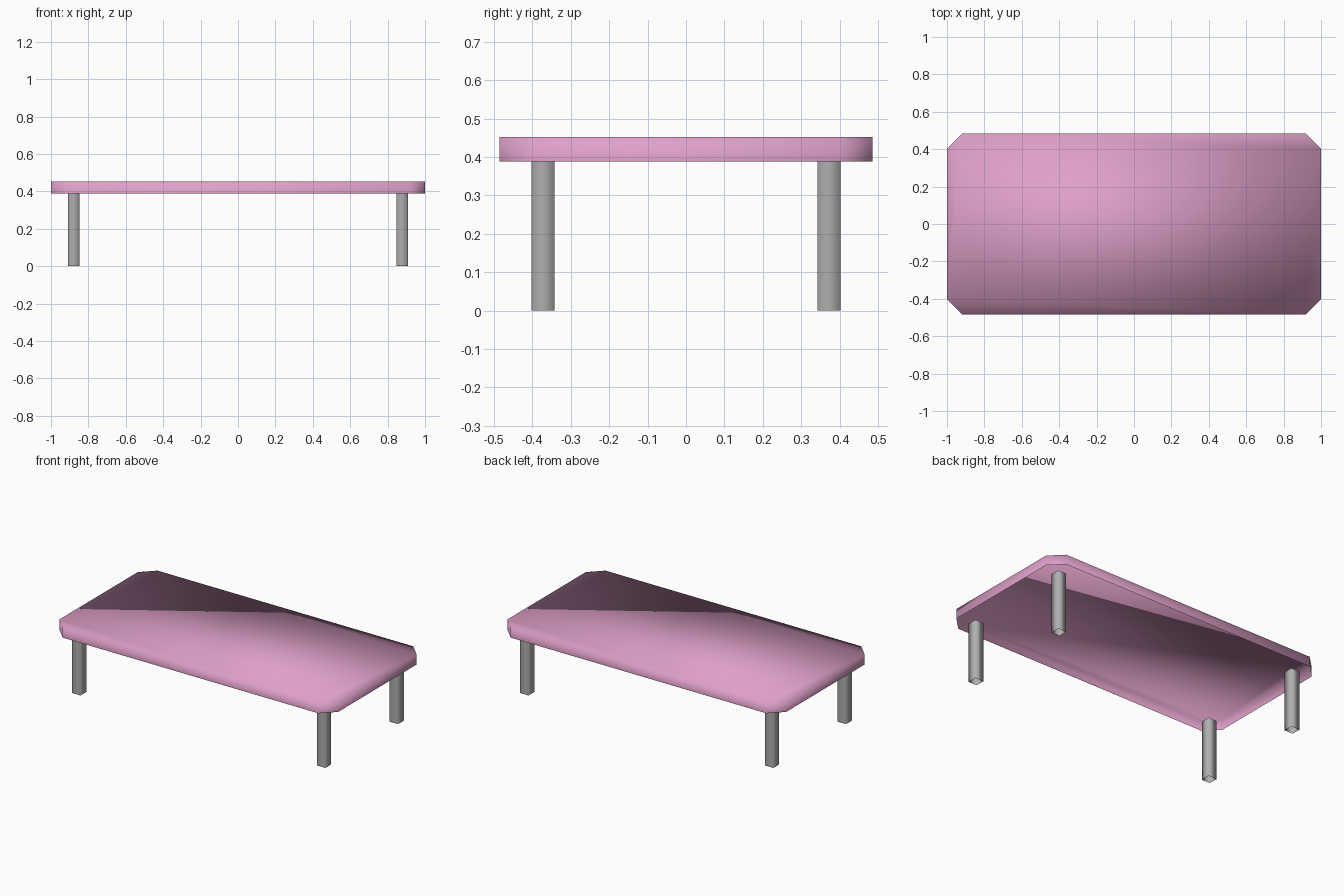
import bpy, bmesh

if "Cube" in bpy.data.objects:
    bpy.data.objects.remove(bpy.data.objects["Cube"])


def material(name, rgb):
    m = bpy.data.materials.new(name)
    m.diffuse_color = (*rgb, 1.0)
    m.use_nodes = True
    m.node_tree.nodes["Principled BSDF"].inputs["Base Color"].default_value = m.diffuse_color
    return m


def extruded(name, outline, z0, z1, mat, top_face):
    """Smooth-shaded wall around a counter-clockwise outline, open below."""
    bm = bmesh.new()
    low = [bm.verts.new((x, y, z0)) for x, y in outline]
    high = [bm.verts.new((x, y, z1)) for x, y in outline]
    n = len(outline)
    for i in range(n):
        j = (i + 1) % n
        bm.faces.new((low[i], low[j], high[j], high[i]))
    if top_face:
        bm.faces.new(high)
    for f in bm.faces:
        f.smooth = True
    mesh = bpy.data.meshes.new(name)
    bm.to_mesh(mesh)
    bm.free()
    mesh.materials.append(mat)
    obj = bpy.data.objects.new(name, mesh)
    bpy.context.collection.objects.link(obj)
    return obj


pink = material("pink", (0.73, 0.35, 0.58))
grey = material("grey", (0.43, 0.43, 0.43))

# Table top: octagonal shell with cut corners, open underneath
X, Y, C = 1.0, 0.485, 0.083
extruded("table_top",
         [(X, -Y + C), (X, Y - C), (X - C, Y), (-X + C, Y),
          (-X, Y - C), (-X, -Y + C), (-X + C, -Y), (X - C, -Y)],
         0.388, 0.452, pink, True)

# Four square tube legs
H = 0.03
for side, sx in (("left", -1), ("right", 1)):
    for end, sy in (("front", -1), ("back", 1)):
        cx, cy = 0.878 * sx, 0.372 * sy
        extruded(f"{end}_{side}_leg",
                 [(cx - H, cy - H), (cx + H, cy - H), (cx + H, cy + H), (cx - H, cy + H)],
                 0.0, 0.388, grey, False)
